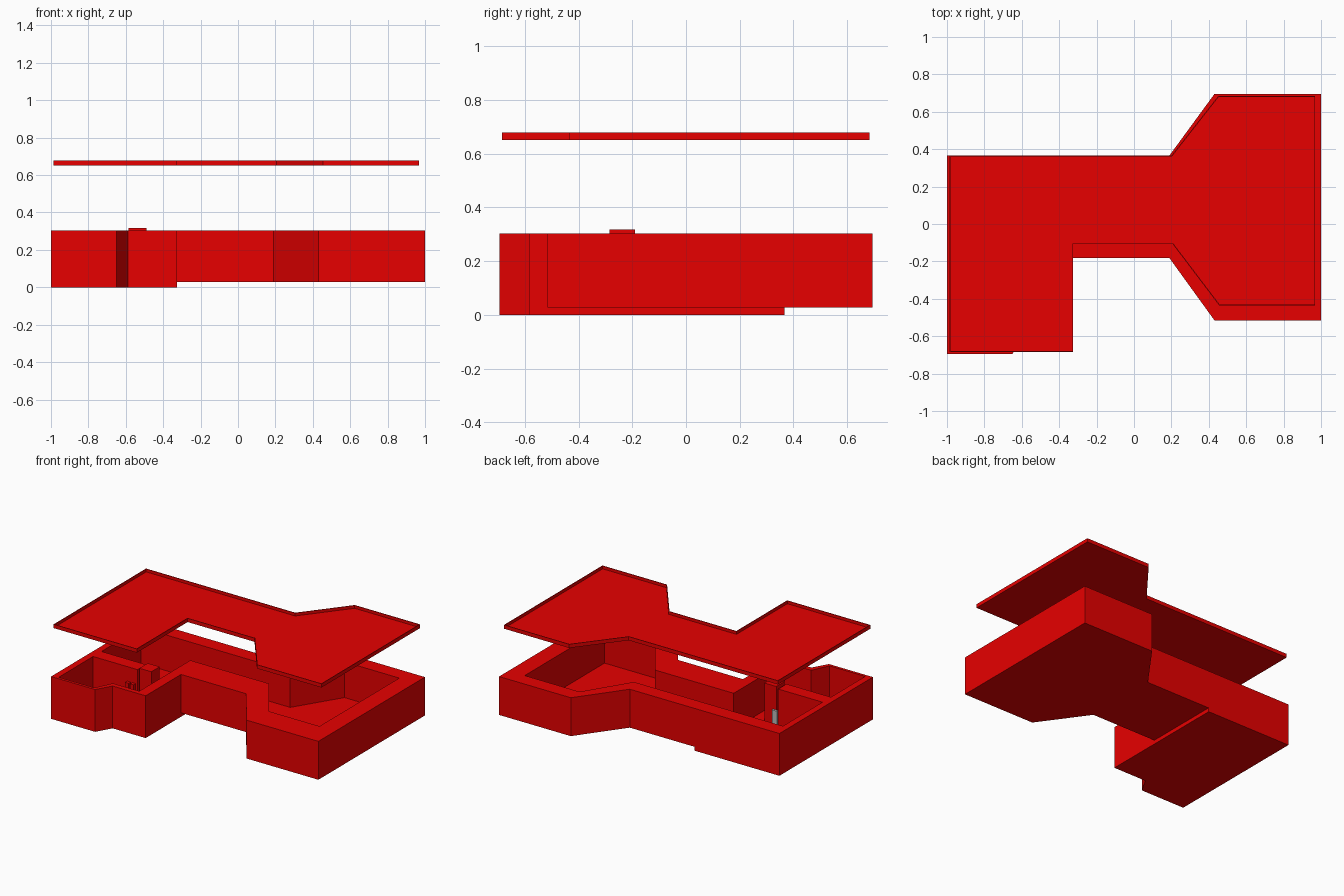
import bpy, bmesh

if "Cube" in bpy.data.objects:
    bpy.data.objects.remove(bpy.data.objects["Cube"])

def material(name, col):
    m = bpy.data.materials.new(name)
    m.diffuse_color = col
    m.use_nodes = True
    m.node_tree.nodes["Principled BSDF"].inputs["Base Color"].default_value = m.diffuse_color
    return m

RED = material("red", (0.8, 0.0, 0.0, 1))
GREY = material("grey", (0.5, 0.5, 0.5, 1))

def stack(name, loops, mat=RED):
    """Join equal-length outlines (points, z) into one closed solid."""
    bm = bmesh.new()
    rings = [[bm.verts.new((x, y, z)) for x, y in pts] for pts, z in loops]
    n = len(rings[0])
    for a, b in zip(rings, rings[1:]):
        for i in range(n):
            j = (i + 1) % n
            bm.faces.new((a[i], a[j], b[j], b[i]))
    bm.faces.new(rings[0])
    bm.faces.new(rings[-1])
    bmesh.ops.recalc_face_normals(bm, faces=bm.faces[:])
    me = bpy.data.meshes.new(name)
    bm.to_mesh(me)
    bm.free()
    me.materials.append(mat)
    ob = bpy.data.objects.new(name, me)
    bpy.context.collection.objects.link(ob)
    return ob

def box(name, x0, x1, y0, y1, z0, z1, mat=RED):
    pts = [(x0, y0), (x1, y0), (x1, y1), (x0, y1)]
    return stack(name, [(pts, z0), (pts, z1)], mat)

# Walls and floor: one open tray following the plan
outer = [(-1, .367), (.19, .367), (.43, .695), (1, .695), (1, -.515), (.43, -.515),
         (.19, -.183), (-.325, -.183), (-.325, -.585), (-.587, -.585), (-.65, -.695), (-1, -.695)]
inner = [(-.953, .26), (.233, .26), (.436, .587), (.872, .587), (.872, -.32), (.47, -.32),
         (.225, .03), (-.40, .03), (-.40, -.55), (-.61, -.55), (-.67, -.675), (-.953, -.675)]
TOP, FLOOR, BASE = .304, .047, .028
stack("walls_and_floor", [(outer, BASE), (outer, TOP), (inner, TOP), (inner, FLOOR)])

# Deeper foundation under the left wing
wing = [(-1, .367), (-.325, .367)] + outer[8:]
stack("wing_foundation", [(wing, 0), (wing, BASE)])

# Partition across the left wing with a taller pillar at its end
box("partition", -.953, -.60, -.285, -.19, FLOOR, TOP)
box("pillar", -.585, -.49, -.285, -.19, FLOOR, .318)

# Small posts in front of the partition
for i, x in enumerate((-.68, -.64)):
    box(f"post_{i + 1}", x, x + .025, -.31, -.285, FLOOR, .2)

# Grey door leaf behind the pillar
box("door", -.60, -.56, -.19, -.175, FLOOR, .15, GREY)

# Lifted flat roof: shallow tray with a thin raised rim
roof = [(-.987, .365), (.20, .365), (.45, .684), (.969, .684), (.969, -.435), (.455, -.435),
        (.207, -.108), (-.325, -.108), (-.325, -.685), (-.987, -.685)]
R = .005
rim = [(-.987 + R, .365 - R), (.20 + R / 2, .365 - R), (.45 + R / 2, .684 - R),
       (.969 - R, .684 - R), (.969 - R, -.435 + R), (.455 + R / 2, -.435 + R),
       (.207 + R / 2, -.108 + R), (-.325 - R, -.108 + R), (-.325 - R, -.685 + R),
       (-.987 + R, -.685 + R)]
stack("roof", [(roof, .652), (roof, .679), (rim, .679), (rim, .658)])
